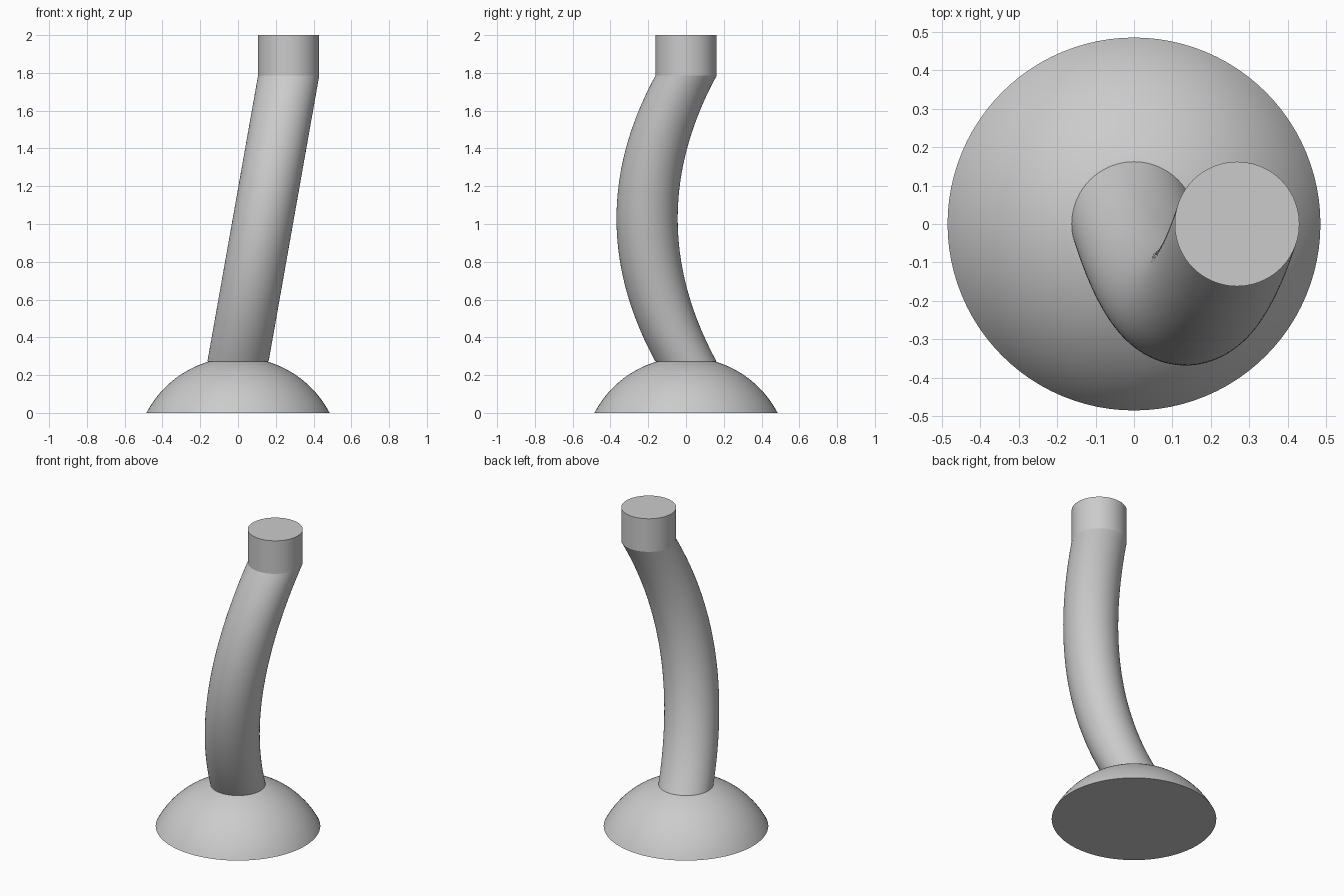
import bpy, bmesh, math

cube = bpy.data.objects.get("Cube")
if cube:
    bpy.data.objects.remove(cube, do_unlink=True)

SIDES = 96
TUBE_R = 0.162
DOME_R, DOME_Z = 0.547, -0.253      # sphere that the base is cut from
LOW, HIGH, TOP = 0.272, 1.785, 2.0  # heights of the stem bends and tip
LEAN, BOW = 0.268, 0.206            # sideways lean and forward bow

grey = bpy.data.materials.new("plain grey")
grey.use_nodes = True
colour = (0.6, 0.6, 0.6, 1)
grey.diffuse_color = colour
grey.node_tree.nodes["Principled BSDF"].inputs["Base Color"].default_value = colour


def loft(name, sections):
    """Skin horizontal circles given as (x, y, z, radius) and cap the ends."""
    bm = bmesh.new()
    rings = []
    for x, y, z, r in sections:
        angles = [2 * math.pi * i / SIDES for i in range(SIDES)]
        rings.append([bm.verts.new((x + r * math.cos(a), y + r * math.sin(a), z)) for a in angles])
    for a, b in zip(rings, rings[1:]):
        for i in range(SIDES):
            j = (i + 1) % SIDES
            bm.faces.new((a[i], a[j], b[j], b[i]))
    bm.faces.new(rings[0][::-1])
    bm.faces.new(rings[-1])
    mesh = bpy.data.meshes.new(name)
    bm.to_mesh(mesh)
    bm.free()
    mesh.materials.append(grey)
    obj = bpy.data.objects.new(name, mesh)
    bpy.context.collection.objects.link(obj)
    bpy.ops.object.select_all(action='DESELECT')
    obj.select_set(True)
    bpy.context.view_layer.objects.active = obj
    bpy.ops.object.shade_smooth_by_angle(angle=math.radians(30))
    return obj


# Domed base, a slice of a sphere
steps = 20
start = math.asin(-DOME_Z / DOME_R)
end = math.asin((LOW - DOME_Z) / DOME_R)
dome = []
for i in range(steps + 1):
    t = start + (end - start) * i / steps
    dome.append((0, 0, DOME_Z + DOME_R * math.sin(t), DOME_R * math.cos(t)))
loft("domed_base", dome)

# Stem leaning sideways and bowing forward
steps = 40
stem = []
for i in range(steps + 1):
    t = i / steps
    stem.append((LEAN * t, -4 * BOW * t * (1 - t), LOW + (HIGH - LOW) * t, TUBE_R))
loft("curved_stem", stem)

# Upright tip
loft("upright_tip", [(LEAN, 0, HIGH, TUBE_R), (LEAN, 0, TOP, TUBE_R)])
